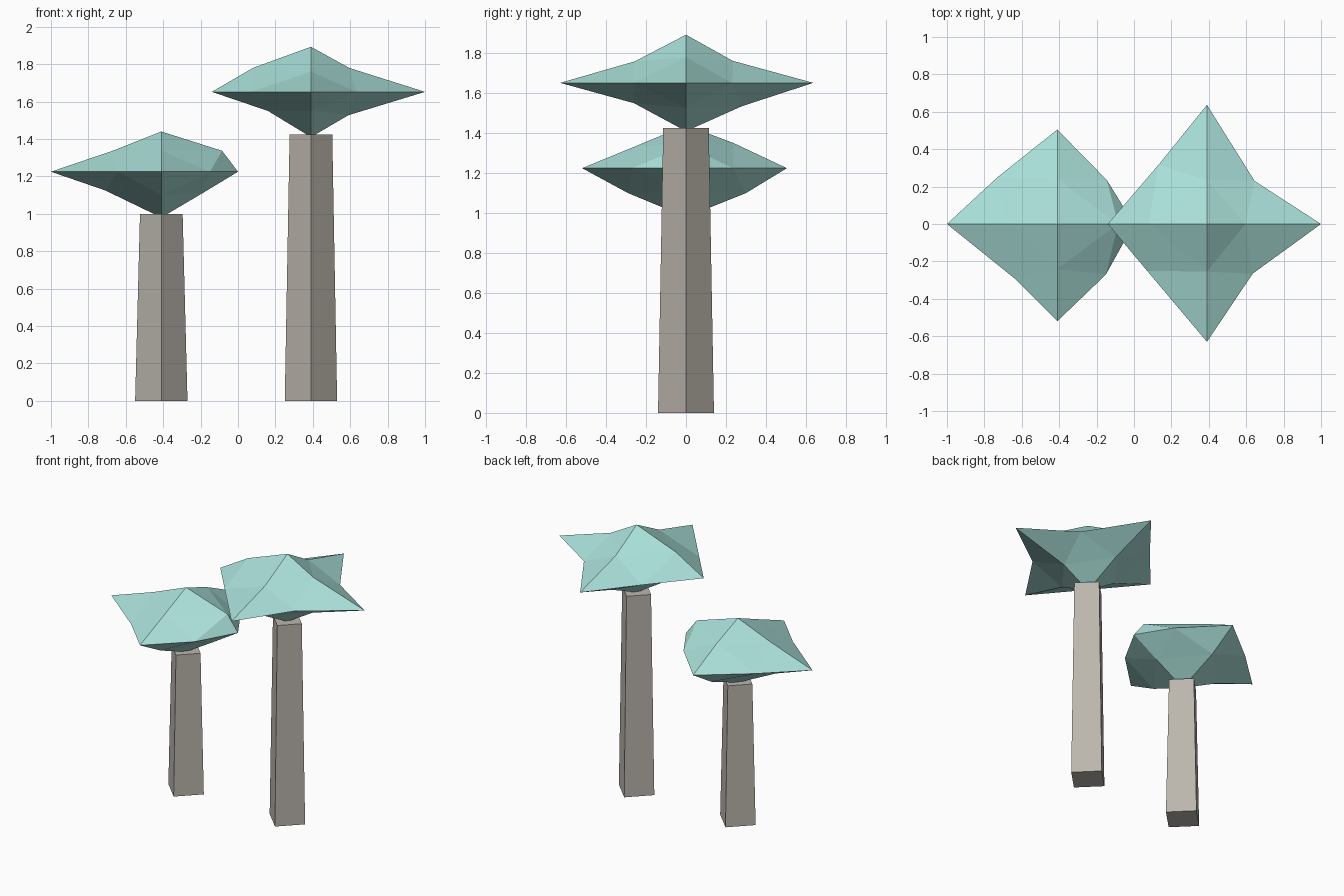
import bpy, bmesh

if "Cube" in bpy.data.objects:
    bpy.data.objects.remove(bpy.data.objects["Cube"])


def material(name, color):
    m = bpy.data.materials.new(name)
    m.diffuse_color = (*color, 1)
    m.use_nodes = True
    m.node_tree.nodes["Principled BSDF"].inputs["Base Color"].default_value = m.diffuse_color
    return m


teal = material("cap_teal", (0.40, 0.74, 0.69))
stone = material("stem_grey", (0.50, 0.47, 0.42))


# Four-sided tapering stem, corners on the axes
def stem(name, x, height):
    bpy.ops.mesh.primitive_cone_add(vertices=4, radius1=0.14, radius2=0.114,
                                    depth=height, location=(x, 0, height / 2))
    ob = bpy.context.object
    ob.name = name
    ob.data.materials.append(stone)


# Cap: octahedron split once, with uneven edge midpoints
# tips: -x, +x, -y, +y, -z, +z offsets; mids: (a, b) per plane for signs --, +-, -+, ++
def cap(name, center, tips, xy, xz, yz):
    bm = bmesh.new()
    v = {}
    for axis in range(3):
        for k, s in enumerate((-1, 1)):
            key, co = [0, 0, 0], list(center)
            key[axis] = s
            co[axis] = tips[axis * 2 + k]
            v[tuple(key)] = bm.verts.new(co)
    signs = [(-1, -1), (1, -1), (-1, 1), (1, 1)]
    for (a, b), points in (((0, 1), xy), ((0, 2), xz), ((1, 2), yz)):
        for (sa, sb), (pa, pb) in zip(signs, points):
            key, co = [0, 0, 0], list(center)
            key[a], key[b] = sa, sb
            co[a], co[b] = pa, pb
            v[tuple(key)] = bm.verts.new(co)
    for sx in (-1, 1):
        for sy in (-1, 1):
            for sz in (-1, 1):
                px, py, pz = v[sx, 0, 0], v[0, sy, 0], v[0, 0, sz]
                mxy, mxz, myz = v[sx, sy, 0], v[sx, 0, sz], v[0, sy, sz]
                for f in ((px, mxy, mxz), (py, myz, mxy),
                          (pz, mxz, myz), (mxy, myz, mxz)):
                    bm.faces.new(f)
    bmesh.ops.recalc_face_normals(bm, faces=bm.faces[:])
    me = bpy.data.meshes.new(name)
    bm.to_mesh(me)
    bm.free()
    ob = bpy.data.objects.new(name, me)
    me.materials.append(teal)
    bpy.context.collection.objects.link(ob)


# Short mushroom on the left
stem("short_stem", -0.41, 1.0)
cap("short_cap", (-0.41, 0, 1.225), (-1.0, 0.0, -0.52, 0.505, 0.98, 1.44),
    xy=[(-0.64, -0.29), (-0.15, -0.27), (-0.73, 0.25), (-0.145, 0.235)],
    xz=[(-0.71, 1.125), (-0.19, 1.11), (-0.67, 1.337), (-0.085, 1.337)],
    yz=[(-0.29, 1.10), (0.30, 1.10), (-0.24, 1.34), (0.24, 1.35)])

# Tall mushroom on the right
stem("tall_stem", 0.39, 1.425)
cap("tall_cap", (0.39, 0, 1.652), (-0.14, 1.0, -0.63, 0.637, 1.41, 1.893),
    xy=[(0.07, -0.25), (0.635, -0.265), (0.13, 0.315), (0.645, 0.23)],
    xz=[(0.16, 1.55), (0.59, 1.527), (0.08, 1.78), (0.595, 1.78)],
    yz=[(-0.26, 1.55), (0.28, 1.535), (-0.255, 1.76), (0.235, 1.762)])
